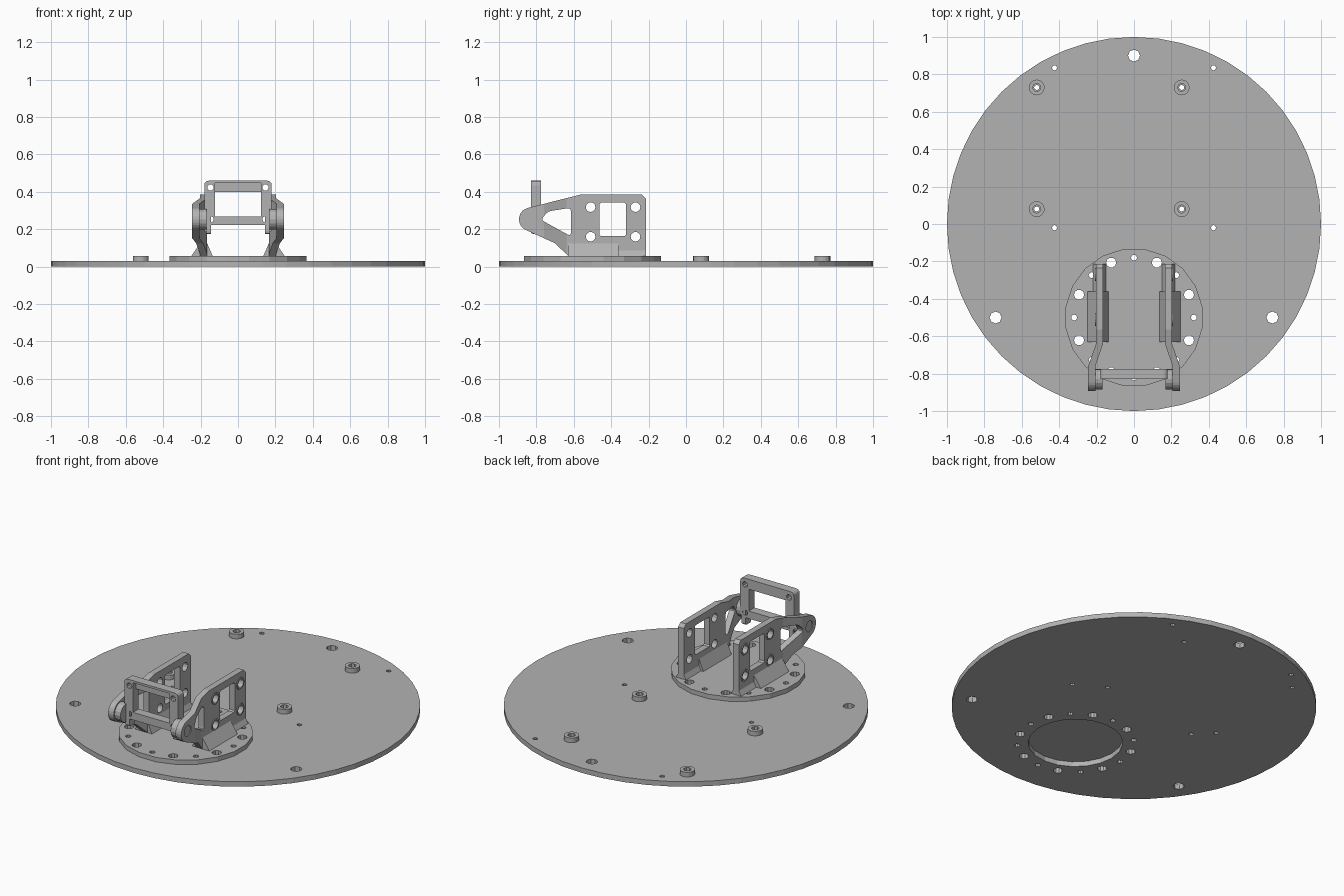
import bpy, bmesh, math
from mathutils import Vector

if "Cube" in bpy.data.objects:
    bpy.data.objects.remove(bpy.data.objects["Cube"])

GREY = bpy.data.materials.new("grey plastic")
GREY.diffuse_color = (0.45, 0.45, 0.45, 1)
GREY.use_nodes = True
GREY.node_tree.nodes["Principled BSDF"].inputs["Base Color"].default_value = GREY.diffuse_color


def circle(cx, cy, r, n=12, a0=0.0):
    return [(cx + r * math.cos(a0 + 2 * math.pi * i / n),
             cy + r * math.sin(a0 + 2 * math.pi * i / n)) for i in range(n)]


def rounded(points, r, n=3):
    """Round the corners of a polygon with short quadratic curves."""
    out = []
    for i, p in enumerate(points):
        p = Vector(p)
        a = p + (Vector(points[i - 1]) - p).normalized() * r
        b = p + (Vector(points[(i + 1) % len(points)]) - p).normalized() * r
        for k in range(n + 1):
            t = k / n
            out.append(tuple(a * (1 - t) ** 2 + p * 2 * t * (1 - t) + b * t * t))
    return out


def rect(x0, x1, y0, y1):
    return [(x0, y0), (x1, y0), (x1, y1), (x0, y1)]


def plate(name, loops, w0, w1, axis="z", mirror=False, bends=(), shift=None):
    """Extrude an outline with holes along an axis; optionally bend it."""
    bm = bmesh.new()
    for loop in loops:
        vs = [bm.verts.new((u, v, w0)) for u, v in loop]
        for i, v in enumerate(vs):
            bm.edges.new((vs[i - 1], v))
    bmesh.ops.triangle_fill(bm, use_beauty=True, use_dissolve=False, edges=bm.edges[:])
    ext = bmesh.ops.extrude_face_region(bm, geom=bm.faces[:], use_keep_orig=True)
    for v in ext["geom"]:
        if isinstance(v, bmesh.types.BMVert):
            v.co.z = w1
    for u in bends:
        bmesh.ops.bisect_plane(bm, geom=bm.verts[:] + bm.edges[:] + bm.faces[:],
                               plane_co=(u, 0, 0), plane_no=(1, 0, 0))
    for v in bm.verts:
        u, h, w = v.co
        if shift:
            w += shift(u)
        if axis == "x":
            v.co = (-w if mirror else w, u, h)
        elif axis == "y":
            v.co = (u, w, h)
    bmesh.ops.recalc_face_normals(bm, faces=bm.faces[:])
    me = bpy.data.meshes.new(name)
    bm.to_mesh(me)
    bm.free()
    me.materials.append(GREY)
    ob = bpy.data.objects.new(name, me)
    bpy.context.collection.objects.link(ob)
    return ob


# Ring of bolt holes shared by the base and the turntable
ring = []
for k in range(8):
    a = k * math.pi / 4
    b = a + math.pi / 8
    ring.append(circle(0.32 * math.cos(a), -0.5 + 0.32 * math.sin(a), 0.016, 8))
    ring.append(circle(0.318 * math.cos(b), -0.5 + 0.318 * math.sin(b), 0.027, 10))

# Base disc with central opening, mounting holes and standoff holes
standoffs = [(x, y) for x in (-0.52, 0.255) for y in (0.08, 0.73)]
holes = [circle(x, y, 0.032, 8) for x, y in ((0, 0.9), (-0.74, -0.5), (0.74, -0.5))]
holes += [circle(x, y, 0.014, 8) for x in (-0.425, 0.425) for y in (-0.02, 0.835)]
holes += [circle(x, y, 0.014, 8) for x, y in standoffs]
plate("base_disc", [circle(0, 0, 1, 48), circle(0, -0.5, 0.26, 20)] + holes + ring, 0, 0.03)

# Standoffs
for x, y in standoffs:
    plate("standoff", [circle(x, y, 0.042, 16), circle(x, y, 0.022, 8)], 0.03, 0.058)

# Turntable
plate("turntable", [circle(0, -0.5, 0.37, 20, math.pi / 20)] + ring, 0.03, 0.057)

# Side arm profile in y and z, with rounded nose
nose = (-0.83, 0.253)
arc = [(nose[0] + 0.063 * math.cos(math.radians(d)), nose[1] + 0.063 * math.sin(math.radians(d)))
       for d in range(105, 241, 15)]
arm = [(-0.63, 0.057), (-0.215, 0.057), (-0.215, 0.365), (-0.235, 0.385), (-0.565, 0.385)] + arc
arm += [(-0.70, 0.125)]
window = rounded(rect(-0.462, -0.32, 0.163, 0.342), 0.008, 1)
slot = rounded([(-0.775, 0.25), (-0.74, 0.295), (-0.615, 0.315), (-0.615, 0.162)], 0.02)
bolts = [circle(y, z, 0.026) for y in (-0.51, -0.27) for z in (0.16, 0.318)]


def outward(y):
    return 0.042 * min(1, max(0, (-0.64 - y) / 0.12))


for side, flip in (("right", False), ("left", True)):
    plate(side + "_arm", [arm, window, slot, circle(*nose, 0.033)] + bolts,
          0.165, 0.203, "x", flip, (-0.64, -0.76), outward)
    # Raised collars around the bolt holes on the outer face
    for y in (-0.51, -0.27):
        for z in (0.16, 0.318):
            plate(side + "_bolt_collar", [circle(y, z, 0.035), circle(y, z, 0.026)],
                  0.2, 0.208, "x", flip)
    # Hinge boss and pin
    plate(side + "_hinge_boss", [circle(*nose, 0.055, 16)], 0.168, 0.21, "x", flip)
    plate(side + "_hinge_pin", [circle(*nose, 0.033)], 0.2, 0.24, "x", flip)
    # Flared foot that joins the arm to the turntable
    s = -1 if flip else 1
    foot = [(0.135, 0.056), (0.25, 0.056), (0.203, 0.125), (0.165, 0.125)]
    plate(side + "_foot", [[(s * x, z) for x, z in foot]], -0.63, -0.36, "y")
    low = [(0.15, 0.056), (0.22, 0.056), (0.203, 0.085), (0.165, 0.085)]
    plate(side + "_foot_heel", [[(s * x, z) for x, z in low]], -0.36, -0.215, "y")
    # Lug that carries the tilting frame on the hinge
    lug = rounded(rect(-0.83, -0.777, 0.175, 0.3), 0.012, 2)
    plate(side + "_frame_lug", [lug], 0.145, 0.172, "x", flip)

# Tilting frame: front rim with a taller opening, rear rim with a shelf
outer = rounded(rect(-0.18, 0.18, 0.222, 0.46), 0.025)
corners = [circle(x, z, 0.017, 10) for x in (-0.147, 0.147) for z in (0.253, 0.423)]
plate("frame_front", [outer, rect(-0.122, 0.122, 0.268, 0.447)] + corners, -0.83, -0.802, "y")
plate("frame_back", [outer, rect(-0.122, 0.122, 0.268, 0.4)] + corners, -0.802, -0.775, "y")
